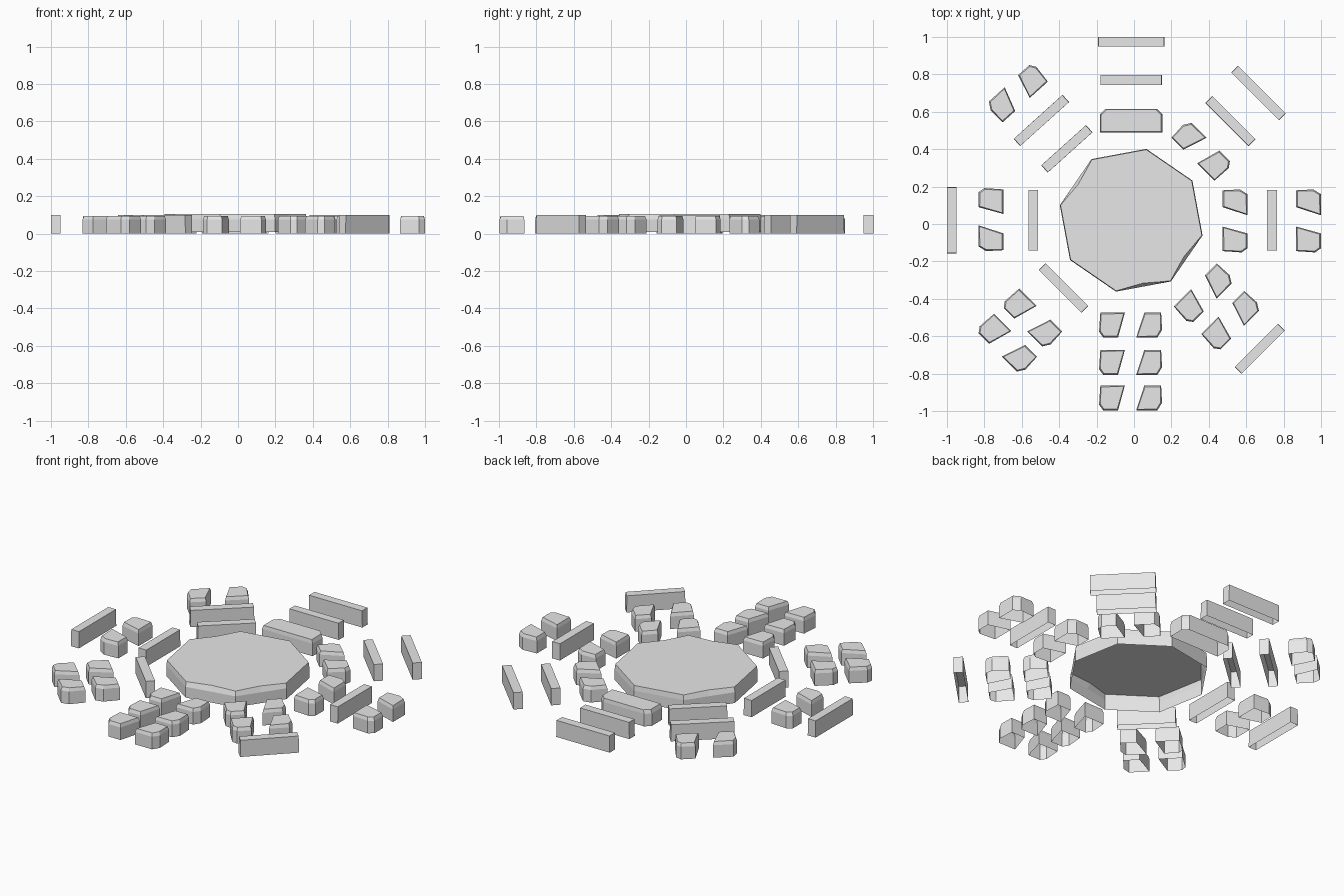
import bpy, bmesh, math
from mathutils import Vector

if "Cube" in bpy.data.objects:
    bpy.data.objects.remove(bpy.data.objects["Cube"])

stone = bpy.data.materials.new("plain_grey_stone")
stone.use_nodes = True
GREY = (0.8, 0.8, 0.8, 1)
stone.diffuse_color = GREY
stone.node_tree.nodes["Principled BSDF"].inputs["Base Color"].default_value = GREY

CENTRE = Vector((-0.015, 0.02, 0))


def inset(points, amount):
    """Pull a convex outline toward its middle."""
    mid = sum((Vector(p) for p in points), Vector((0, 0))) / len(points)
    return [Vector(p) - (Vector(p) - mid).normalized() * amount for p in points]


def shell(name, rings, angle=0):
    """Stack (outline, height) rings into a capped shell with an open underside."""
    bm = bmesh.new()
    loops = [[bm.verts.new((p[0], p[1], z)) for p in outline] for outline, z in rings]
    for low, high in zip(loops, loops[1:]):
        n = len(low)
        for i in range(n):
            j = (i + 1) % n
            bm.faces.new((low[i], low[j], high[j], high[i]))
    bm.faces.new(loops[-1])
    mesh = bpy.data.meshes.new(name)
    bm.to_mesh(mesh)
    bm.free()
    mesh.materials.append(stone)
    obj = bpy.data.objects.new(name, mesh)
    obj.location = CENTRE
    obj.rotation_euler.z = math.radians(angle)
    bpy.context.collection.objects.link(obj)


def long_bar(name, angle, r, half, depth=0.052):
    d = depth / 2
    if depth < 0.1:
        outline = [(r - d, -half), (r + d, -half), (r + d, half), (r - d, half)]
        shell(name, [(outline, 0), (inset(outline, 0.002), 0.1)], angle)
    else:
        # thick bar with clipped outer corners and a worn top edge
        c = 0.03
        outline = [(r - d, -half), (r + d - c, -half), (r + d, c - half),
                   (r + d, half - c), (r + d - c, half), (r - d, half)]
        shell(name, [(outline, 0), (outline, 0.075), (inset(outline, 0.008), 0.097)], angle)


def block_pair(name, angle, r):
    # two blocks parted by a slanted gap, outer corners chipped
    h = 0.066
    left = [(-h, 0.07), (h, 0.027), (h, 0.14), (h - 0.04, 0.165), (-h, 0.16)]
    right = [(-h, -0.034), (-h, -0.165), (h - 0.03, -0.172), (h, -0.15), (h, -0.07)]
    for side, pts in (("left", left), ("right", right)):
        outline = [(r + x, y) for x, y in pts]
        shell(f"{name}_{side}",
              [(outline, 0), (outline, 0.075), (inset(outline, 0.008), 0.095)], angle)


# Central eight-sided slab with a few chipped rim edges
base, top = [], []
R = 0.39
for i in range(8):
    a, b = (math.radians(-12 + 45 * k) for k in (i, i + 1))
    p, q = (Vector((math.cos(v), math.sin(v))) * R for v in (a, b))
    m = (p + q) / 2
    base += [p, m]
    chipped = i in (3, 6, 7)
    top += [p * 0.99, m * (0.95 if chipped else 0.99)]
shell("centre_slab", [(base, 0.01), (base, 0.075), (top, 0.105)])

# Arms: direction, then rows outward as (distance, half length of bar or 0 for a pair)
ARMS = {
    "east": (0, [(0.555, 0), (0.753, 0.163), (0.948, 0)]),
    "north_east": (45, [(0.53, 0), (0.75, 0.163), (0.962, 0.18)]),
    "north": (90, [(0.533, 0.168), (0.75, 0.165), (0.955, 0.178)]),
    "north_west": (132, [(0.514, 0.161), (0.718, 0.176), (0.915, 0)]),
    "west": (180, [(0.523, 0.163), (0.75, 0), (0.96, 0.178)]),
    "south_west": (225, [(0.512, 0.161), (0.748, 0), (0.938, 0)]),
    "south": (270, [(0.56, 0), (0.76, 0), (0.95, 0)]),
    "south_east": (315, [(0.553, 0), (0.76, 0), (0.972, 0.163)]),
}
for arm, (angle, rows) in ARMS.items():
    for row, (r, half) in zip(("inner", "middle", "outer"), rows):
        if half:
            thick = arm == "north" and row == "inner"
            long_bar(f"{arm}_{row}_bar", angle, r, half, 0.125 if thick else 0.052)
        else:
            block_pair(f"{arm}_{row}_block", angle, r)
